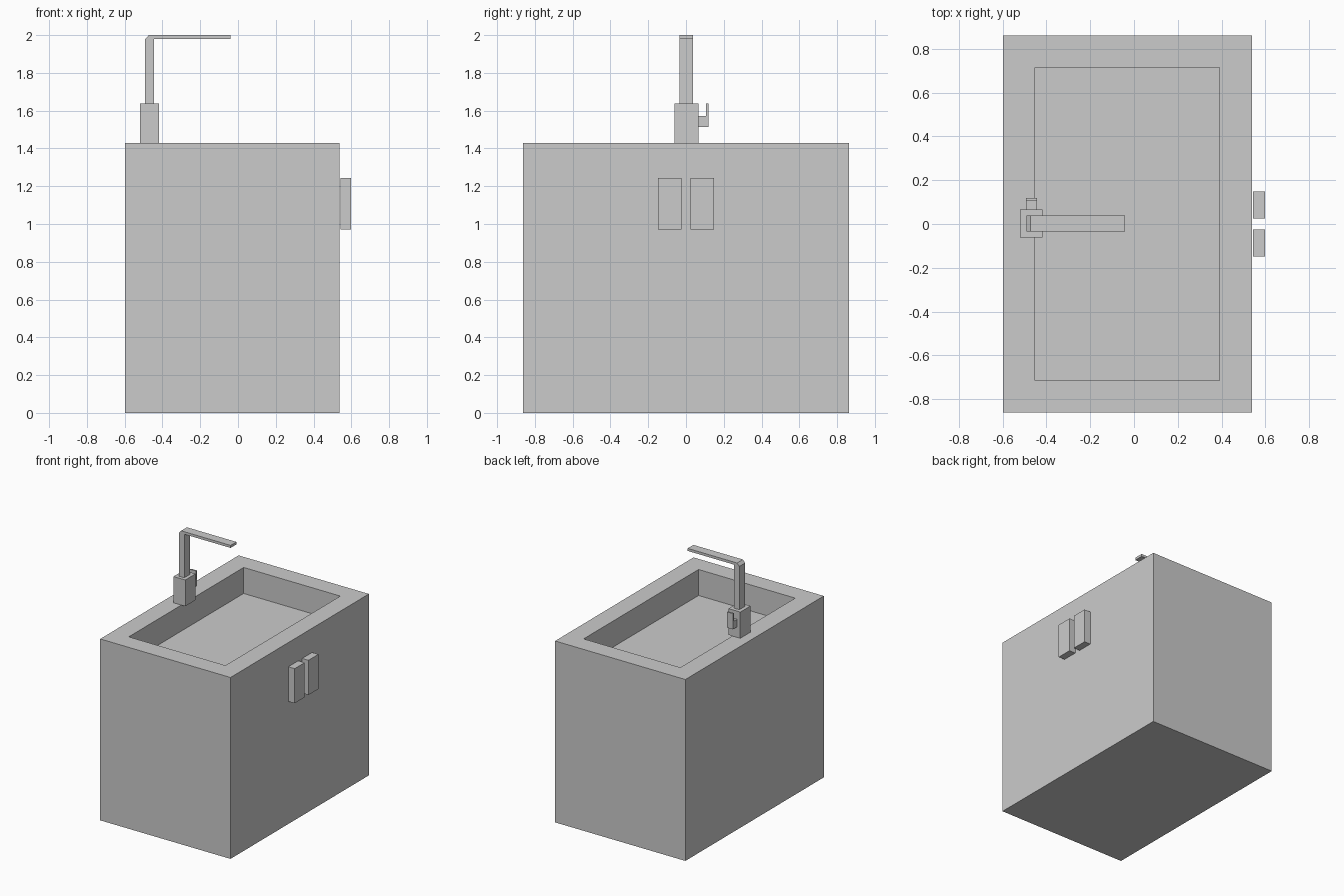
import bpy, bmesh

if "Cube" in bpy.data.objects:
    bpy.data.objects.remove(bpy.data.objects["Cube"])


def finish(name, bm):
    bmesh.ops.recalc_face_normals(bm, faces=bm.faces)
    mesh = bpy.data.meshes.new(name)
    bm.to_mesh(mesh)
    bm.free()
    obj = bpy.data.objects.new(name, mesh)
    bpy.context.collection.objects.link(obj)
    return obj


def box_bm(lo, hi):
    bm = bmesh.new()
    bmesh.ops.create_cube(bm, size=1)
    for v in bm.verts:
        for i in range(3):
            v.co[i] = lo[i] if v.co[i] < 0 else hi[i]
    return bm


def box(name, lo, hi):
    return finish(name, box_bm(lo, hi))


def extrude_profile(name, points, axis, start, end):
    """Extrude a 2D outline along x (0) or y (1)."""
    bm = bmesh.new()
    verts = []
    for a, z in points:
        co = [a, a, z]
        co[axis] = start
        verts.append(bm.verts.new(co))
    face = bm.faces.new(verts)
    ext = bmesh.ops.extrude_face_region(bm, geom=[face])
    for g in ext["geom"]:
        if isinstance(g, bmesh.types.BMVert):
            g.co[axis] = end
    return finish(name, bm)


# Cabinet with the basin sunk into its top
bm = box_bm((-0.598, -0.862, 0), (0.538, 0.862, 1.43))
bm.normal_update()
top = max(bm.faces, key=lambda f: f.calc_center_median().z)
bmesh.ops.inset_region(bm, faces=[top], thickness=0.207)
ext = bmesh.ops.extrude_discrete_faces(bm, faces=[top])
for v in ext["faces"][0].verts:
    v.co.z -= 0.205
finish("cabinet_basin", bm)

# Pair of door handles
for side, y0, y1 in (("left", -0.148, -0.024), ("right", 0.024, 0.148)):
    box(f"door_handle_{side}", (0.543, y0, 0.97), (0.598, y1, 1.243))

# Tap body
box("tap_base", (-0.52, -0.061, 1.43), (-0.417, 0.067, 1.637))

# Tap neck and spout with a chamfered elbow
extrude_profile("tap_spout", [
    (-0.492, 1.637), (-0.444, 1.637), (-0.444, 1.98), (-0.041, 1.98),
    (-0.041, 2.0), (-0.472, 2.0), (-0.492, 1.978)], 1, -0.034, 0.038)

# Side lever
extrude_profile("tap_lever", [
    (0.067, 1.513), (0.119, 1.513), (0.119, 1.637), (0.107, 1.637),
    (0.107, 1.573), (0.067, 1.573)], 0, -0.493, -0.443)
